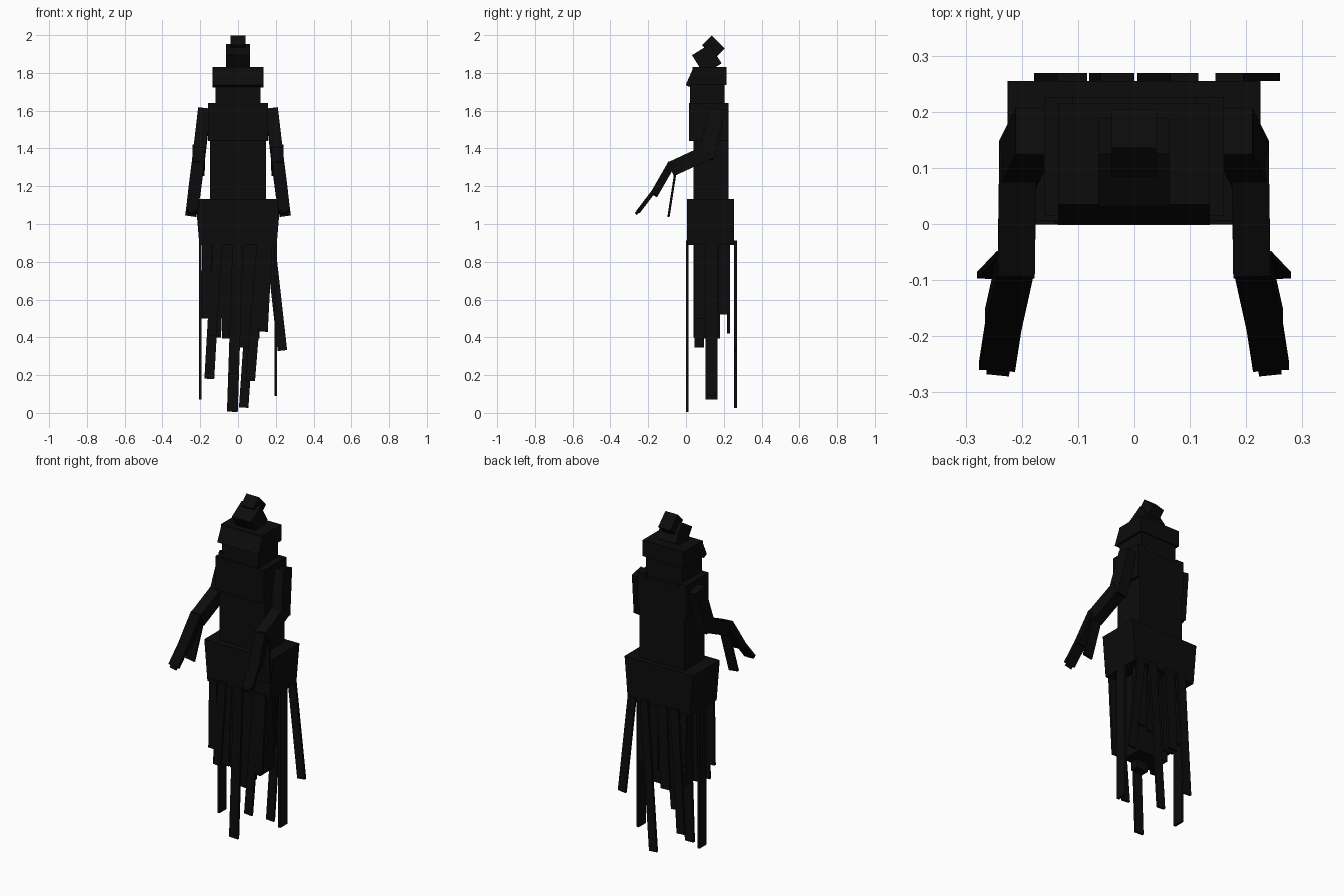
import bpy
import bmesh
from math import radians
from mathutils import Vector, Matrix

old = bpy.data.objects.get("Cube")
if old:
    bpy.data.objects.remove(old, do_unlink=True)


def material(name, value):
    mat = bpy.data.materials.new(name)
    mat.use_nodes = True
    colour = (value, value, value, 1)
    mat.diffuse_color = colour
    mat.node_tree.nodes["Principled BSDF"].inputs["Base Color"].default_value = colour
    return mat


CLOTH = material("charcoal black", 0.0036)
DARK = material("deep black", 0.0025)


def block(name, centre, size, rot=None, mat=CLOTH, taper=1.0):
    """Box with an optional rotation; taper narrows its lower end in x."""
    bm = bmesh.new()
    bmesh.ops.create_cube(bm, size=1)
    for v in bm.verts:
        if v.co.z < 0:
            v.co.x *= taper
    bm.transform(Matrix.LocRotScale(Vector(centre), rot, Vector(size)))
    mesh = bpy.data.meshes.new(name)
    bm.to_mesh(mesh)
    bm.free()
    mesh.materials.append(mat)
    obj = bpy.data.objects.new(name, mesh)
    bpy.context.collection.objects.link(obj)
    return obj


def span(name, x, y, z, mat=CLOTH, taper=1.0):
    """Upright box from (low, high) ranges."""
    ranges = (x, y, z)
    return block(name, [sum(r) / 2 for r in ranges], [r[1] - r[0] for r in ranges],
                 None, mat, taper)


def beam(name, start, end, width, depth, mat=CLOTH):
    """Box running from start to end; width lies mostly along x."""
    a, b = Vector(start), Vector(end)
    up = (a - b).normalized()
    side = Vector((1, 0, 0))
    side = (side - up * side.dot(up)).normalized()
    rot = Matrix((side, up.cross(side), up)).transposed().to_quaternion()
    return block(name, (a + b) / 2, (width, depth, (a - b).length), rot, mat)


def tilt(angle):
    return Matrix.Rotation(radians(angle), 3, 'X').to_quaternion()


# Head, brow and stacked topknot
span("head", (-.12, .12), (.02, .205), (1.58, 1.74))
span("hood", (-.135, .135), (.035, .215), (1.735, 1.83))
block("brow", (0, .032, 1.775), (.27, .03, .10), tilt(-24))
block("topknot_base", (0, .11, 1.872), (.126, .11, .12), tilt(32))
block("topknot_tip", (0, .145, 1.938), (.08, .072, .098), tilt(45))

# Torso with shoulder mantle
span("torso", (-.148, .148), (.04, .225), (1.1, 1.62))
span("chest_panel", (-.115, .115), (.015, .06), (1.44, 1.64))
for s, side in ((-1, "right"), (1, "left")):
    block(side + "_mantle", (s * .135, .12, 1.54), (.05, .21, .2))

# Hip skirt, slightly flared at its top edge
span("hip_skirt", (-.225, .225), (.005, .255), (.89, 1.133), taper=.91)

# Arms reaching forward, with thin fingers and hanging cuffs
for s, side in ((-1, "right"), (1, "left")):
    beam(side + "_upper_arm", (s * .178, .165, 1.605), (s * .208, .105, 1.35), .066, .085)
    beam(side + "_forearm", (s * .207, .125, 1.385), (s * .21, -.08, 1.29), .066, .08)
    beam(side + "_hand", (s * .212, -.075, 1.32), (s * .233, -.17, 1.155), .065, .042, DARK)
    beam(side + "_palm", (s * .228, -.15, 1.2), (s * .244, -.253, 1.065), .064, .022, DARK)
    beam(side + "_finger", (s * .236, -.23, 1.09), (s * .243, -.264, 1.055), .04, .016, DARK)
    beam(side + "_cuff", (s * .215, -.055, 1.28), (s * .25, -.092, 1.042), .06, .012, DARK)

# Inner skirt core
span("inner_skirt", (-.085, .115), (.045, .18), (.395, .9))
span("inner_front_flap", (-.02, .06), (.045, .095), (.345, .9))

# Tattered strips: top x, bottom x, y, bottom z, width
strips = {
    "front": [(-.165, -.17, .006, .5, .05), (-.105, -.14, .006, .41, .05),
              (.0, -.03, .006, .006, .057), (.125, .065, .006, .17, .05),
              (.16, .135, .006, .43, .045)],
    "inner_front": [(-.10, -.12, .048, .4, .06), (.09, .07, .048, .42, .06)],
    "inner_back": [(-.14, -.12, .225, .5, .06), (-.04, -.05, .225, .42, .07),
                   (.05, .06, .225, .5, .07), (.13, .13, .225, .52, .05)],
    "back": [(-.11, -.152, .262, .18, .052), (.09, .03, .262, .028, .05),
             (.17, .235, .262, .33, .05), (-.03, -.05, .262, .42, .06)],
}
for row, items in strips.items():
    for i, (x0, x1, y, z, width) in enumerate(items, 1):
        beam(f"{row}_strip_{i}", (x0, y, .91), (x1, y, z), width, .014)

# Long and short strips along each side
for s, side, low in ((-1, "right", .07), (1, "left", .09)):
    block(side + "_long_strip", (s * .2, .135, (low + .9) / 2), (.014, .066, .9 - low))
    for i, (y, z) in enumerate(((.075, .5), (.2, .52)), 1):
        beam(f"{side}_short_strip_{i}", (s * .145, y, .91), (s * .155, y, z), .014, .06)
